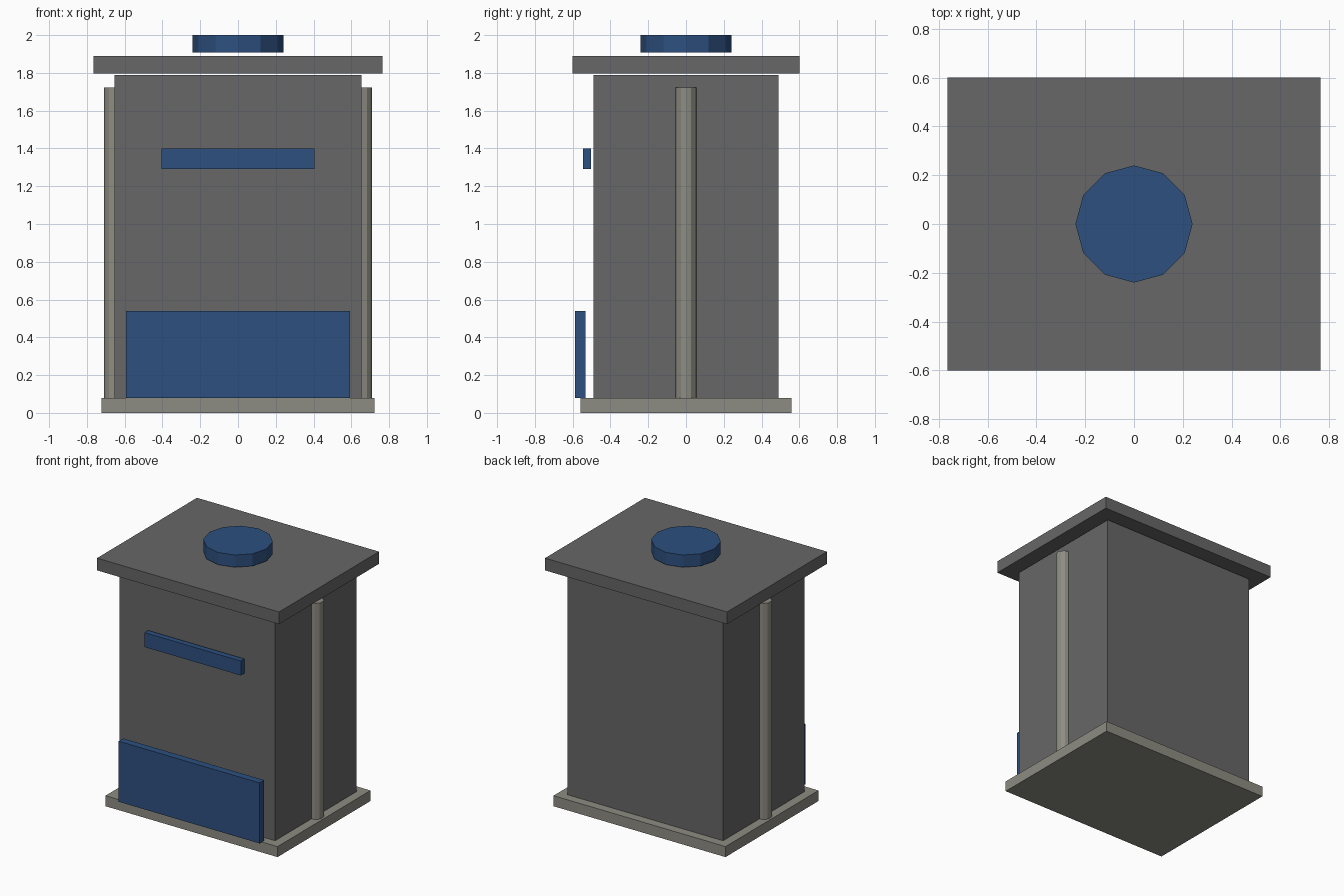
import bpy
import bmesh
from mathutils import Matrix, Vector

cube = bpy.data.objects.get("Cube")
if cube:
    bpy.data.objects.remove(cube, do_unlink=True)


def make_material(name, rgb):
    mat = bpy.data.materials.new(name)
    mat.use_nodes = True
    color = (*rgb, 1.0)
    mat.diffuse_color = color
    mat.node_tree.nodes["Principled BSDF"].inputs["Base Color"].default_value = color
    return mat


dark_grey = make_material("dark grey", (0.135, 0.135, 0.135))
warm_grey = make_material("warm grey", (0.27, 0.265, 0.225))
blue = make_material("blue", (0.026, 0.08, 0.215))


def add_object(name, bm, mat):
    mesh = bpy.data.meshes.new(name)
    bm.to_mesh(mesh)
    bm.free()
    mesh.materials.append(mat)
    obj = bpy.data.objects.new(name, mesh)
    bpy.context.collection.objects.link(obj)
    return obj


def box(name, mat, low, high):
    """Box spanning two opposite corners."""
    low, high = Vector(low), Vector(high)
    bm = bmesh.new()
    bmesh.ops.create_cube(bm, size=1.0)
    bmesh.ops.scale(bm, vec=high - low, verts=bm.verts)
    bmesh.ops.translate(bm, vec=(low + high) / 2, verts=bm.verts)
    return add_object(name, bm, mat)


def prism(name, mat, radius, x, bottom, top):
    """Upright twelve-sided cylinder."""
    bm = bmesh.new()
    bmesh.ops.create_cone(bm, cap_ends=True, segments=12, radius1=radius,
                          radius2=radius, depth=top - bottom,
                          matrix=Matrix.Translation((x, 0, (bottom + top) / 2)))
    return add_object(name, bm, mat)


# Main cabinet: base slab, body and overhanging lid
box("base", warm_grey, (-0.723, -0.558, 0), (0.723, 0.558, 0.08))
box("body", dark_grey, (-0.655, -0.49, 0.08), (0.655, 0.49, 1.79))
box("lid", dark_grey, (-0.765, -0.6, 1.797), (0.765, 0.6, 1.89))

# Round cap hovering just above the lid
prism("top_cap", blue, 0.24, 0, 1.907, 2.0)

# Half-sunk posts on both sides
for side, sign in (("left", 1), ("right", -1)):
    prism(side + "_post", warm_grey, 0.055, sign * 0.655, 0.08, 1.722)

# Front panels
box("front_bar", blue, (-0.405, -0.545, 1.29), (0.405, -0.502, 1.4))
box("front_lower_panel", blue, (-0.592, -0.587, 0.08), (0.592, -0.532, 0.54))
